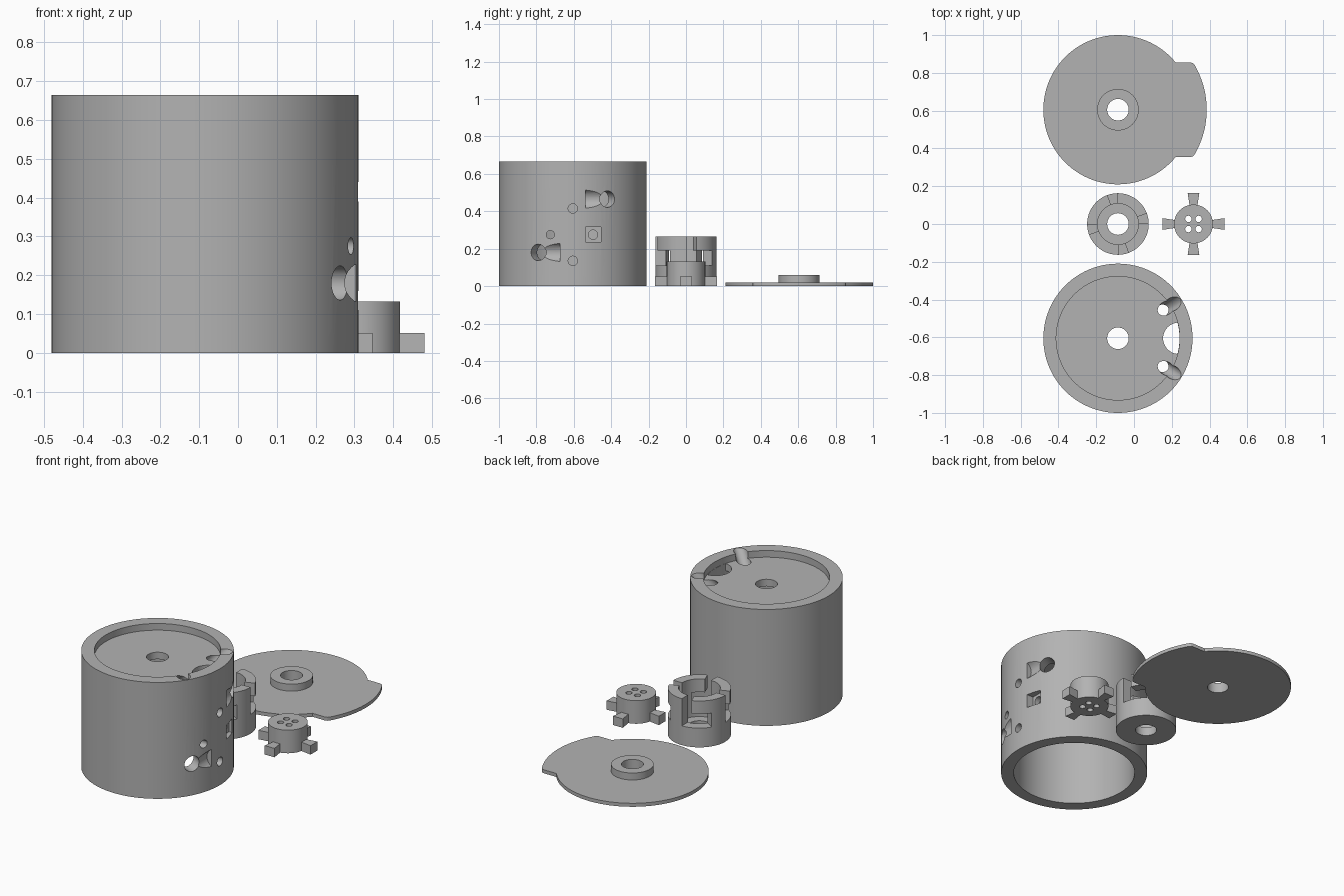
import bpy, bmesh
from math import sin, cos, pi, radians, hypot
from mathutils import Vector

cube = bpy.data.objects.get("Cube")
if cube:
    bpy.data.objects.remove(cube)

grey = bpy.data.materials.new("plain grey")
grey.use_nodes = True
grey.diffuse_color = (0.45, 0.45, 0.45, 1)
grey.node_tree.nodes["Principled BSDF"].inputs["Base Color"].default_value = (0.45, 0.45, 0.45, 1)


def finish(bm, name, loc=(0, 0, 0)):
    bmesh.ops.recalc_face_normals(bm, faces=bm.faces)
    mesh = bpy.data.meshes.new(name)
    bm.to_mesh(mesh)
    bm.free()
    mesh.materials.append(grey)
    ob = bpy.data.objects.new(name, mesh)
    ob.location = loc
    bpy.context.collection.objects.link(ob)
    return ob


def lathe(name, profile, loc, n=96):
    """Revolve a closed (radius, height) profile around z."""
    bm = bmesh.new()
    rings = [[bm.verts.new((r * cos(2 * pi * i / n), r * sin(2 * pi * i / n), z))
              for r, z in profile] for i in range(n)]
    m = len(profile)
    for i in range(n):
        a, b = rings[i], rings[(i + 1) % n]
        for j in range(m):
            k = (j + 1) % m
            bm.faces.new((a[j], b[j], b[k], a[k]))
    return finish(bm, name, loc)


def prism(name, points, z0, z1, loc=(0, 0, 0)):
    """Extrude a flat outline between two heights."""
    bm = bmesh.new()
    face = bm.faces.new([bm.verts.new((x, y, z0)) for x, y in points])
    top = bmesh.ops.extrude_face_region(bm, geom=[face])["geom"]
    bmesh.ops.translate(bm, vec=(0, 0, z1 - z0),
                        verts=[v for v in top if isinstance(v, bmesh.types.BMVert)])
    return finish(bm, name, loc)


def arc(r, a0, a1, n=16):
    return [(r * cos(radians(a0 + (a1 - a0) * i / n)),
             r * sin(radians(a0 + (a1 - a0) * i / n))) for i in range(n + 1)]


def circle(r, n=48, cx=0, cy=0):
    return [(x + cx, y + cy) for x, y in arc(r, 0, 360, n)[:-1]]


def rod(start, end, r, n=32):
    """Cylinder between two points."""
    start, end = Vector(start), Vector(end)
    axis = end - start
    ob = prism("rod_cutter", circle(r, n), 0, axis.length, start)
    ob.rotation_mode = "QUATERNION"
    ob.rotation_quaternion = axis.to_track_quat("Z", "Y")
    return ob


def combine(target, tools, operation="DIFFERENCE"):
    """Apply each tool to the target, then drop the tool."""
    bpy.context.view_layer.objects.active = target
    for tool in tools:
        tool.hide_render = True
        mod = target.modifiers.new("cut", "BOOLEAN")
        mod.operation = operation
        mod.solver = "EXACT"
        mod.object = tool
        bpy.context.view_layer.update()
        bpy.ops.object.modifier_apply(modifier=mod.name)
        bpy.data.objects.remove(tool)


CX, CY = -0.085, 0.605
BORE = 0.057

# Drum: open below, shallow tray on top
drum_at = (CX, -CY, 0)
drum = lathe("drum", [(0.327, 0), (0.395, 0), (0.395, 0.665), (0.327, 0.665),
                      (0.327, 0.627), (BORE, 0.627), (BORE, 0.587), (0.327, 0.587)], drum_at)
base = Vector(drum_at)

# Lens opening in the tray floor, kept inside the wall
lens = []
for x, y in circle(0.083, cx=0.322):
    s = min(1, 0.326 / hypot(x, y))
    lens.append((x * s, y * s))
cuts = [prism("lens_cutter", lens, 0.55, 0.65, drum_at)]

# Slanted holes through the rim and tray
for side in (-1, 1):
    out = Vector((cos(radians(32)), side * sin(radians(32)), 0))
    mid = base + out * 0.34 + Vector((0, 0, 0.665))
    tilt = (out + Vector((0, 0, 1))) * 0.12
    cuts.append(rod(mid - tilt, mid + tilt, 0.035))

# Side windows: rounded trough with an opening at its far end
for side, z in ((-1, 0.18), (1, 0.465)):
    x = 0.33
    cuts.append(rod((x, -CY + side * 0.068, z), (x, -CY + side * 0.24, z), 0.055))
    out = Vector((cos(radians(28)), side * sin(radians(28)), 0))
    lift = Vector((0, 0, z))
    cuts.append(rod(base + out * 0.28 + lift, base + out * 0.5 + lift, 0.044))

# Pin holes and the square pocket
for y, z, r in ((-CY, 0.415, 0.025), (-CY, 0.135, 0.025), (-0.725, 0.275, 0.022), (-0.497, 0.275, 0.025)):
    cuts.append(rod((0.15, y, z), (0.4, y, z), r))
pocket = [(0.262, -0.537), (0.4, -0.537), (0.4, -0.455), (0.262, -0.455)]
cuts.append(prism("pocket_cutter", pocket, 0.235, 0.315))
combine(drum, cuts)

# Socket: cup with four hooked slots
socket_at = (CX, 0, 0)
socket = lathe("socket", [(BORE, 0), (0.163, 0), (0.163, 0.265), (0.108, 0.265),
                          (0.108, 0.05), (BORE, 0.05)], socket_at, 80)
cuts = []
for q in range(0, 360, 90):
    for sweep, z0, z1 in ((20, 0.11, 0.3), (58, 0.11, 0.19)):
        outline = arc(0.2, q + 1, q + sweep) + arc(0.085, q + sweep, q + 1)
        cuts.append(prism("slot_cutter", outline, z0, z1, socket_at))
combine(socket, cuts)

# Plug: round body with four flared tabs and four small holes
plug_at = (0.315, 0, 0)
plug = prism("plug", circle(0.103, 64), 0, 0.132, plug_at)
tabs = []
for q in range(4):
    tab = prism("plug_tab", [(0.08, -0.018), (0.165, -0.031), (0.165, 0.031), (0.08, 0.018)],
                0, 0.051, plug_at)
    tab.rotation_euler.z = q * pi / 2
    tabs.append(tab)
combine(plug, tabs, "UNION")
h = 0.027
combine(plug, [rod((0.315 + sx * h, sy * h, -0.1), (0.315 + sx * h, sy * h, 0.3), 0.017, 20)
               for sx in (-1, 1) for sy in (-1, 1)])

# Lid: thin disc with a thumb lobe and a raised collar
lid_at = (CX, CY, 0)
lobe_upper = [(0.405, 0.238), (0.398, 0.246), (0.385, 0.25), (0.306, 0.25)]
lobe_lower = [(x, -y) for x, y in reversed(lobe_upper)]
outline = arc(0.47, -30, 30, 24) + lobe_upper + arc(0.395, 40, 320, 80) + lobe_lower
lid = prism("lid", outline, 0, 0.02, lid_at)
combine(lid, [prism("collar", circle(0.11, 64), 0.01, 0.06, lid_at)], "UNION")
combine(lid, [prism("bore_cutter", circle(BORE), -0.1, 0.2, lid_at)])

# Smooth round walls, crisp edges
for ob in bpy.context.view_layer.objects:
    ob.select_set(ob in (drum, socket, plug, lid))
bpy.context.view_layer.objects.active = drum
bpy.ops.object.shade_smooth_by_angle(angle=radians(30))
